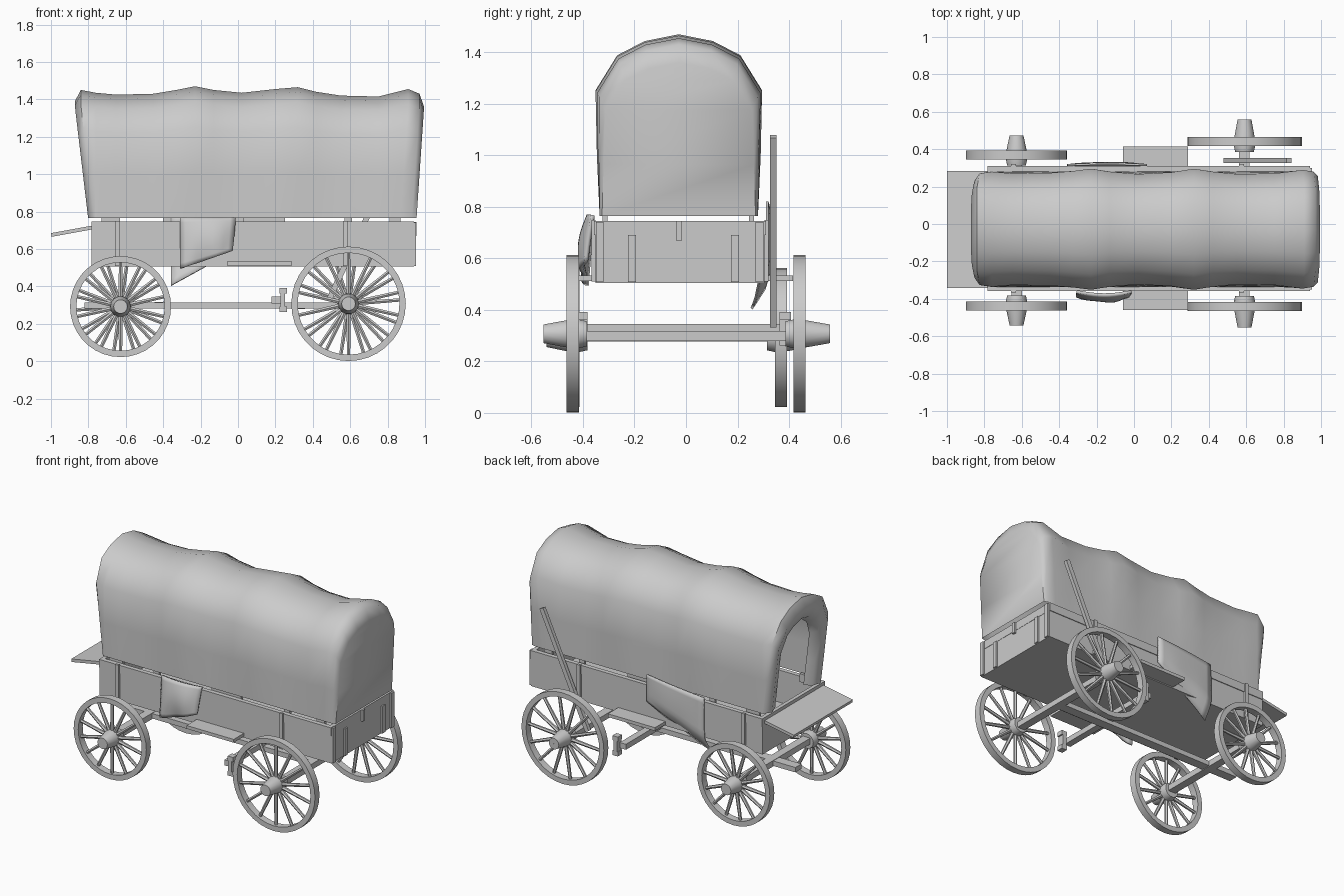
import bpy, bmesh, math
from mathutils import Matrix, Vector

if "Cube" in bpy.data.objects:
    bpy.data.objects.remove(bpy.data.objects["Cube"])

grey = bpy.data.materials.new("plain_grey")
grey.diffuse_color = (0.6, 0.6, 0.6, 1)
grey.use_nodes = True
grey.node_tree.nodes["Principled BSDF"].inputs["Base Color"].default_value = grey.diffuse_color


def finish(name, bm, smooth=None):
    bmesh.ops.recalc_face_normals(bm, faces=bm.faces[:])
    me = bpy.data.meshes.new(name)
    bm.to_mesh(me)
    bm.free()
    me.materials.append(grey)
    ob = bpy.data.objects.new(name, me)
    bpy.context.collection.objects.link(ob)
    if smooth:
        bpy.ops.object.select_all(action='DESELECT')
        ob.select_set(True)
        bpy.context.view_layer.objects.active = ob
        bpy.ops.object.shade_smooth_by_angle(angle=math.radians(smooth))
    return ob


def box(name, x0, x1, y0, y1, z0, z1, tilt=0):
    """Box from its limits, optionally tilted about y through its centre."""
    bm = bmesh.new()
    m = (Matrix.Translation(((x0 + x1) / 2, (y0 + y1) / 2, (z0 + z1) / 2))
         @ Matrix.Rotation(tilt, 4, 'Y')
         @ Matrix.Diagonal((x1 - x0, y1 - y0, z1 - z0, 1)))
    bmesh.ops.create_cube(bm, size=1, matrix=m)
    return finish(name, bm)


def lathe(bm, profile, n):
    """Closed (radius, y) profile turned about the y axis."""
    rings = [[bm.verts.new((r * math.cos(a), y, r * math.sin(a))) for r, y in profile]
             for a in (2 * math.pi * i / n for i in range(n))]
    k = len(profile)
    for i in range(n):
        a, b = rings[i], rings[(i + 1) % n]
        for j in range(k):
            bm.faces.new((a[j], a[(j + 1) % k], b[(j + 1) % k], b[j]))


def wheel(name, x, y, z, radius, turn, tip):
    s = 1 if y > 0 else -1
    bm = bmesh.new()
    # rim
    lathe(bm, [(radius, -.024), (radius, .024), (radius - .034, .024), (radius - .034, -.024)], 36)
    # hub with a tapered outer end
    lathe(bm, [(.001, -.055 * s), (.05, -.055 * s), (.058, -.02 * s), (.053, .03 * s),
               (.037, tip * s), (.001, tip * s)], 14)
    # spokes
    for i in range(14):
        length = radius - .06
        m = (Matrix.Rotation(turn + 2 * math.pi * i / 14, 4, 'Y')
             @ Matrix.Translation((0, 0, .04 + length / 2)))
        bmesh.ops.create_cone(bm, cap_ends=True, segments=6, radius1=.013, radius2=.010,
                              depth=length, matrix=m)
    bmesh.ops.translate(bm, verts=bm.verts[:], vec=(x, y, z))
    return finish(name, bm, 35)


# wheels
wheel("front_wheel_near", -.628, -.438, .292, .27, 0, .104)
wheel("front_wheel_far", -.628, .369, .292, .27, .15, .104)
wheel("rear_wheel_near", .591, -.44, .307, .306, 0, .114)
wheel("rear_wheel_far", .591, .441, .307, .306, .15, .118)

# running gear
box("front_axle", -.655, -.60, -.40, .34, .278, .318)
box("rear_axle", .562, .618, -.40, .40, .28, .318)
box("reach_pole", -.82, .60, -.055, .01, .282, .315)
box("brake_beam", .18, .226, -.40, .38, .308, .345)
for name, y in (("near", -.405), ("far", .385)):
    box("brake_shoe_" + name, .226, .252, y - .022, y + .022, .275, .375)
    for end, z in (("low", .262), ("high", .362)):
        box(f"brake_shoe_{end}_{name}", .222, .262, y - .022, y + .022, z, z + .03)
box("brake_lever", .645, .675, .327, .352, .30, 1.11, math.atan2(.34, .74))

# bed: floor, walls and top rails
X0, X1, Y0, Y1 = -.783, .94, -.352, .305
box("bed_floor", X0, X1, Y0, Y1, .505, .53)
box("bed_side_near", X0, X1, Y0, Y0 + .025, .53, .69)
box("bed_side_far", X0, X1, Y1 - .025, Y1, .53, .69)
box("bed_front", X0, X0 + .025, Y0 + .025, Y1 - .025, .53, .69)
box("bed_tailgate", X1 - .025, X1, Y0 + .025, Y1 - .025, .53, .69)
box("top_rail_near", X0, X1, Y0 - .005, Y0 + .025, .69, .746)
box("top_rail_far", X0, X1, Y1 - .025, Y1 + .005, .69, .746)
box("top_rail_front", X0, X0 + .025, Y0 + .025, Y1 - .025, .69, .746)
box("top_rail_rear", X1 - .025, X1 + .002, Y0 + .025, Y1 - .025, .69, .746)

# battens on the bed walls and stubs of the cover hoops
for i, x in enumerate((-.645, .575)):
    for side, y, d in (("near", Y0, -1), ("far", Y1, 1)):
        a, b = sorted((y, y + d * .015))
        box(f"side_batten_{side}_{i}", x - .013, x + .013, a, b, .51, .75)
for i, (x, w) in enumerate(((-.68, .05), (-.38, .02), (.14, .11), (.59, .02), (.84, .03))):
    for side, y in (("near", -.315), ("far", .255)):
        box(f"hoop_stub_{side}_{i}", x - w, x + w, y - .01, y + .01, .72, .775)
for i, y in enumerate((-.335, -.21, .19, .285)):
    box(f"tail_batten_{i}", X1, X1 + .012, y - .015, y + .015, .508, .742 if i in (0, 3) else .69)
box("tail_latch", X1, X1 + .014, -.038, -.015, .67, .745)

# footboard and side steps
box("footboard", -1.0, -.775, -.342, .283, .685, .705, -math.atan2(.04, .22))
box("step_near", -.06, .29, -.46, -.33, .512, .534)
box("step_far", -.06, .29, .28, .415, .512, .534)

# canvas cover: arch sections lofted along x as (x, width scale, crown height)
half = [(.99, .765), (1, 1.0), (1, 1.25), (.74, 1.385), (.41, 1.44)]
arch = [(-u, z) for u, z in half] + [(0, 1.466)] + half[::-1]
stations = [(-.80, .56, 1.28), (-.85, .62, 1.31), (-.872, .82, 1.39), (-.84, .94, 1.45),
            (-.76, .97, 1.435), (-.65, .94, 1.425), (-.45, .95, 1.43), (-.33, .98, 1.45),
            (-.23, 1.02, 1.47), (-.13, .97, 1.45), (.02, .93, 1.435), (.2, .96, 1.455),
            (.32, 1.02, 1.465), (.42, .97, 1.44), (.55, .93, 1.42), (.75, .94, 1.415),
            (.91, 1.0, 1.455), (.97, .97, 1.43), (.995, .90, 1.36)]
bm = bmesh.new()
rows = []
for x, w, top in stations:
    lean = .07 if x < -.79 else -.04 if x > .85 else 0
    row = []
    for u, zn in arch:
        z = .765 + (zn - .765) * (top - .765) / .701
        # the hem stays straight while the canvas sags between the hoops
        t = min(1, (zn - .765) / .4)
        hem = .98 if -.86 < x < .98 and w > .9 else .95 if x > .98 else w
        width = hem + (w - hem) * t
        row.append(bm.verts.new((x + lean * max(0, 1.36 - z) / .59, -.028 + .317 * width * u, z)))
    rows.append(row)
for a, b in zip(rows, rows[1:]):
    for j in range(len(arch) - 1):
        bm.faces.new((a[j], a[j + 1], b[j + 1], b[j]))
# closed rear end, built in horizontal strips up to the crown
end = rows[-1]
n = len(end)
for j in range(n // 2 - 1):
    bm.faces.new((end[j], end[j + 1], end[n - 2 - j], end[n - 1 - j]))
bm.faces.new((end[n // 2 - 1], end[n // 2], end[n // 2 + 1]))
finish("canvas_cover", bm, 60)


def cloth(name, corners, bulge, thickness, curl):
    """Draped cloth: corners top left, top right, bottom right, bottom left."""
    tl, tr, br, bl = map(Vector, corners)
    bm = bmesh.new()
    N = 10
    g = []
    for i in range(N + 1):
        v = i / N
        r = []
        for j in range(N + 1):
            u = j / N
            p = tl.lerp(tr, u).lerp(bl.lerp(br, u), v)
            p.y += bulge * math.sin(math.pi * u) * math.sin(math.pi * (.15 + .75 * v))
            p.y += .2 * bulge * math.sin(11 * u) * v
            p.y += curl * max(0, v - .75) / .25 * (1 - u)
            r.append(bm.verts.new(p))
        g.append(r)
    for i in range(N):
        for j in range(N):
            bm.faces.new((g[i][j], g[i][j + 1], g[i + 1][j + 1], g[i + 1][j]))
    ob = finish(name, bm, 50)
    mod = ob.modifiers.new("thickness", 'SOLIDIFY')
    mod.thickness = thickness
    mod.offset = 0


# cloths hung over the bed sides
cloth("blanket_near", [(-.307, -.362, .768), (-.013, -.362, .768),
                       (-.03, -.395, .59), (-.307, -.385, .495)], -.035, .016, 0)
cloth("blanket_far", [(-.355, .315, .775), (.07, .315, .82),
                      (.07, .318, .64), (-.358, .315, .405)], .012, .01, -.06)
